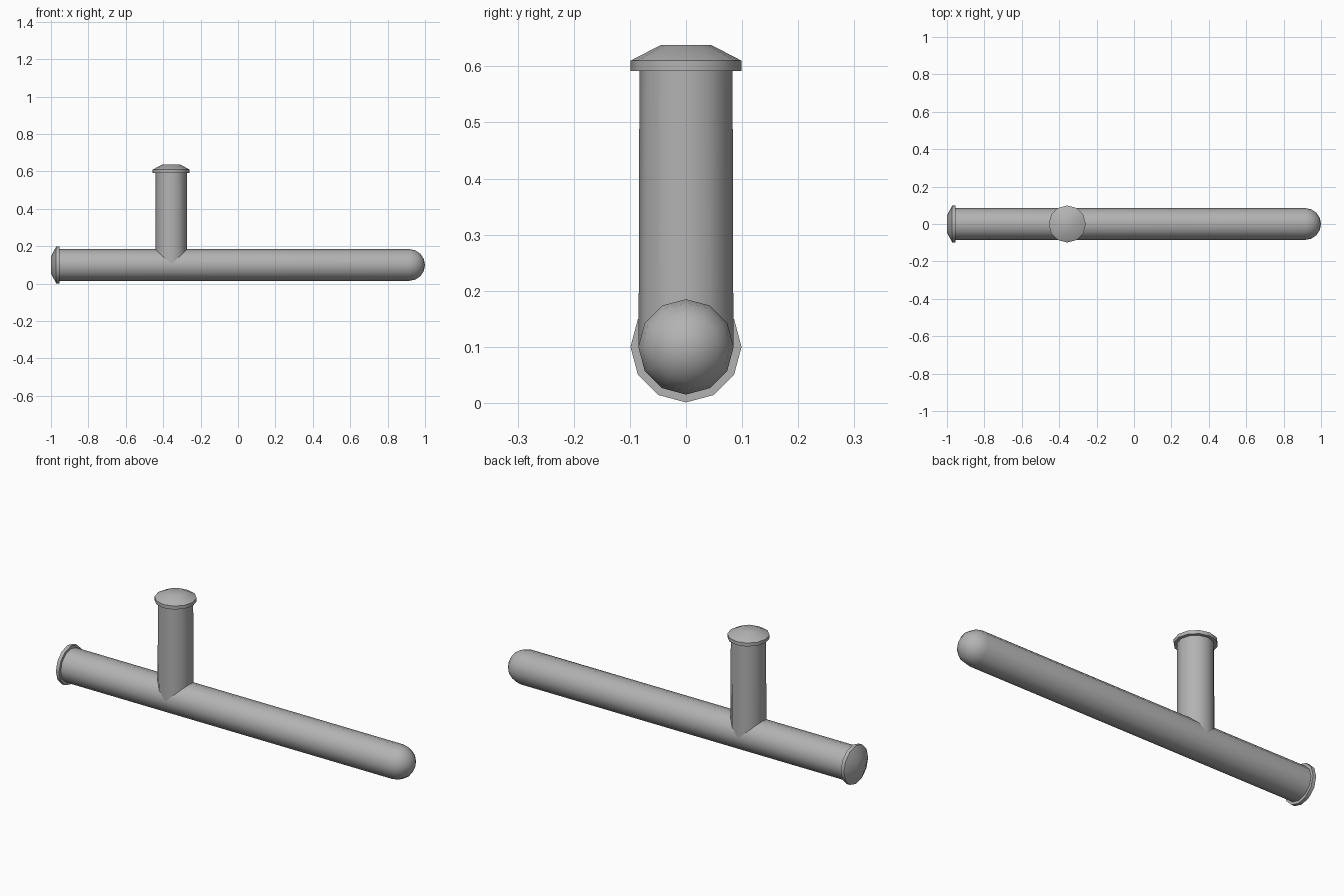
import bpy, bmesh, math
from mathutils import Matrix

if "Cube" in bpy.data.objects:
    bpy.data.objects.remove(bpy.data.objects["Cube"])

SIDES = 12

grey = bpy.data.materials.new("dark_grey")
grey.diffuse_color = (0.45, 0.45, 0.45, 1)
grey.use_nodes = True
grey.node_tree.nodes["Principled BSDF"].inputs["Base Color"].default_value = grey.diffuse_color


def lathe(name, profile, matrix):
    """Spin (radius, height) points round z, then place with matrix."""
    bm = bmesh.new()
    rings = []
    for r, h in profile:
        if r < 1e-6:
            rings.append([bm.verts.new((0, 0, h))])
        else:
            rings.append([bm.verts.new((r * math.cos(math.tau * i / SIDES),
                                        r * math.sin(math.tau * i / SIDES), h))
                          for i in range(SIDES)])
    for a, b in zip(rings, rings[1:]):
        for i in range(SIDES):
            j = (i + 1) % SIDES
            if len(b) == 1:
                bm.faces.new((a[i], a[j], b[0]))
            else:
                bm.faces.new((a[i], a[j], b[j], b[i]))
    for ring in (rings[0], rings[-1]):
        if len(ring) > 1:
            bm.faces.new(ring)
    bmesh.ops.recalc_face_normals(bm, faces=bm.faces)
    bm.transform(matrix)
    me = bpy.data.meshes.new(name)
    bm.to_mesh(me)
    bm.free()
    me.materials.append(grey)
    ob = bpy.data.objects.new(name, me)
    bpy.context.collection.objects.link(ob)
    bpy.ops.object.select_all(action='DESELECT')
    ob.select_set(True)
    bpy.context.view_layer.objects.active = ob
    bpy.ops.object.shade_smooth_by_angle(angle=math.radians(35))
    return ob


R = 0.085
CZ = 0.1

# long shaft: bevelled pommel at the left, round tip at the right
along_x = Matrix.Translation((0, 0, CZ)) @ Matrix.Rotation(math.pi / 2, 4, 'Y')
tip = [(R * math.cos(math.radians(a)), 0.915 + R * math.sin(math.radians(a)))
       for a in (0, 22.5, 45, 67.5)] + [(0, 1.0)]
lathe("shaft", [(0.045, -1.0), (0.099, -0.972), (0.099, -0.954), (R, -0.954)] + tip, along_x)

# side handle with a matching bevelled cap
lathe("side_handle", [(0.0845, CZ), (0.083, 0.592),
                      (0.099, 0.592), (0.099, 0.61), (0.045, 0.638)],
      Matrix.Translation((-0.357, 0, 0)))
